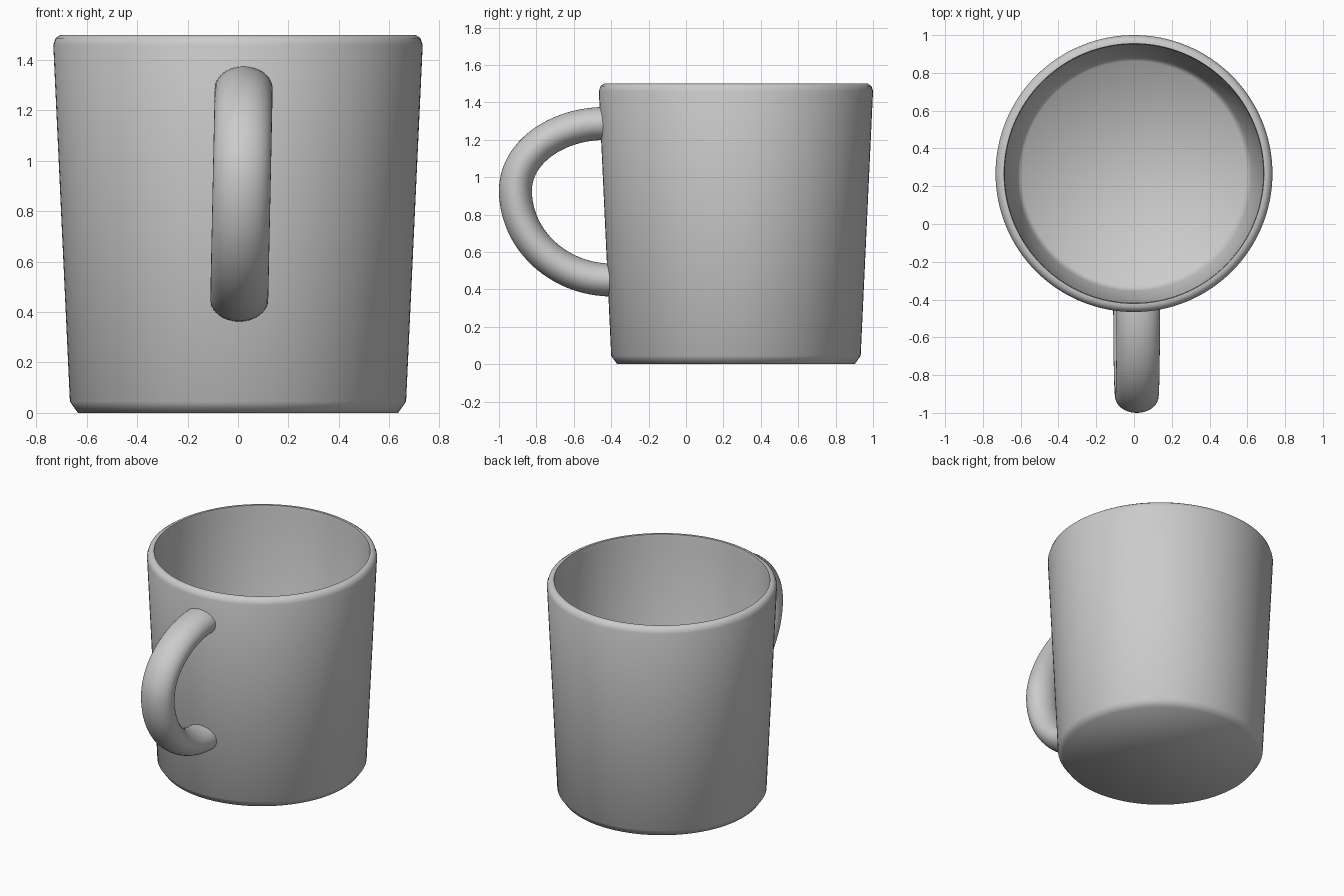
import bpy, bmesh
from math import pi, sin, cos, radians
from mathutils import Vector
from mathutils.geometry import interpolate_bezier

if "Cube" in bpy.data.objects:
    bpy.data.objects.remove(bpy.data.objects["Cube"])


def skin(name, rings):
    """Bridge equal-sized closed rings and cap both ends."""
    bm = bmesh.new()
    loops = [[bm.verts.new(p) for p in ring] for ring in rings]
    n = len(loops[0])
    for a, b in zip(loops, loops[1:]):
        for i in range(n):
            j = (i + 1) % n
            bm.faces.new((a[i], a[j], b[j], b[i]))
    bm.faces.new(loops[0])
    bm.faces.new(loops[-1])
    bmesh.ops.recalc_face_normals(bm, faces=bm.faces[:])
    mesh = bpy.data.meshes.new(name)
    bm.to_mesh(mesh)
    bm.free()
    obj = bpy.data.objects.new(name, mesh)
    bpy.context.collection.objects.link(obj)
    bpy.ops.object.select_all(action='DESELECT')
    obj.select_set(True)
    bpy.context.view_layer.objects.active = obj
    bpy.ops.object.shade_smooth_by_angle(angle=radians(60))
    return obj


# Cup: lathed outer wall, rounded rim, inner wall and floor (radius, z)
CENTER_Y = 0.267
profile = [(0.635, 0), (0.667, 0.045), (0.733, 1.46), (0.724, 1.487),
           (0.705, 1.5), (0.688, 1.5), (0.684, 1.46), (0.622, 0.09),
           (0.595, 0.05)]
SIDES = 128
angles = [2 * pi * i / SIDES for i in range(SIDES)]
skin("cup_body", [[(r * cos(a), CENTER_Y + r * sin(a), z) for a in angles]
                  for r, z in profile])

# Handle: elliptical section swept along two quarter curves in the YZ plane
K = 0.552
top, outer, bottom = (Vector((0, -0.43, 1.287)), Vector((0, -0.912, 0.93)),
                      Vector((0, -0.395, 0.45)))


def quarter(p, q, p_flat):
    corner = Vector((0, q.y, p.z)) if p_flat else Vector((0, p.y, q.z))
    return interpolate_bezier(p, p.lerp(corner, K), q.lerp(corner, K), q, 25)


path = quarter(top, outer, True) + quarter(outer, bottom, False)[1:]
HALF_WIDTH, HALF_THICK, SECTION = 0.115, 0.088, 40
rings = []
for i, p in enumerate(path):
    if i in (0, len(path) - 1):
        tangent = Vector((0, 1, 0)) * (-1 if i == 0 else 1)
    else:
        tangent = (path[i + 1] - path[i - 1]).normalized()
    normal = Vector((0, -tangent.z, tangent.y))
    ring = []
    for k in range(SECTION):
        a = 2 * pi * k / SECTION
        v = p + normal * HALF_THICK * sin(a)
        v.x = HALF_WIDTH * cos(a) + 0.005 + (p.z - 0.45) * 0.021
        ring.append(v)
    rings.append(ring)
skin("handle", rings)
